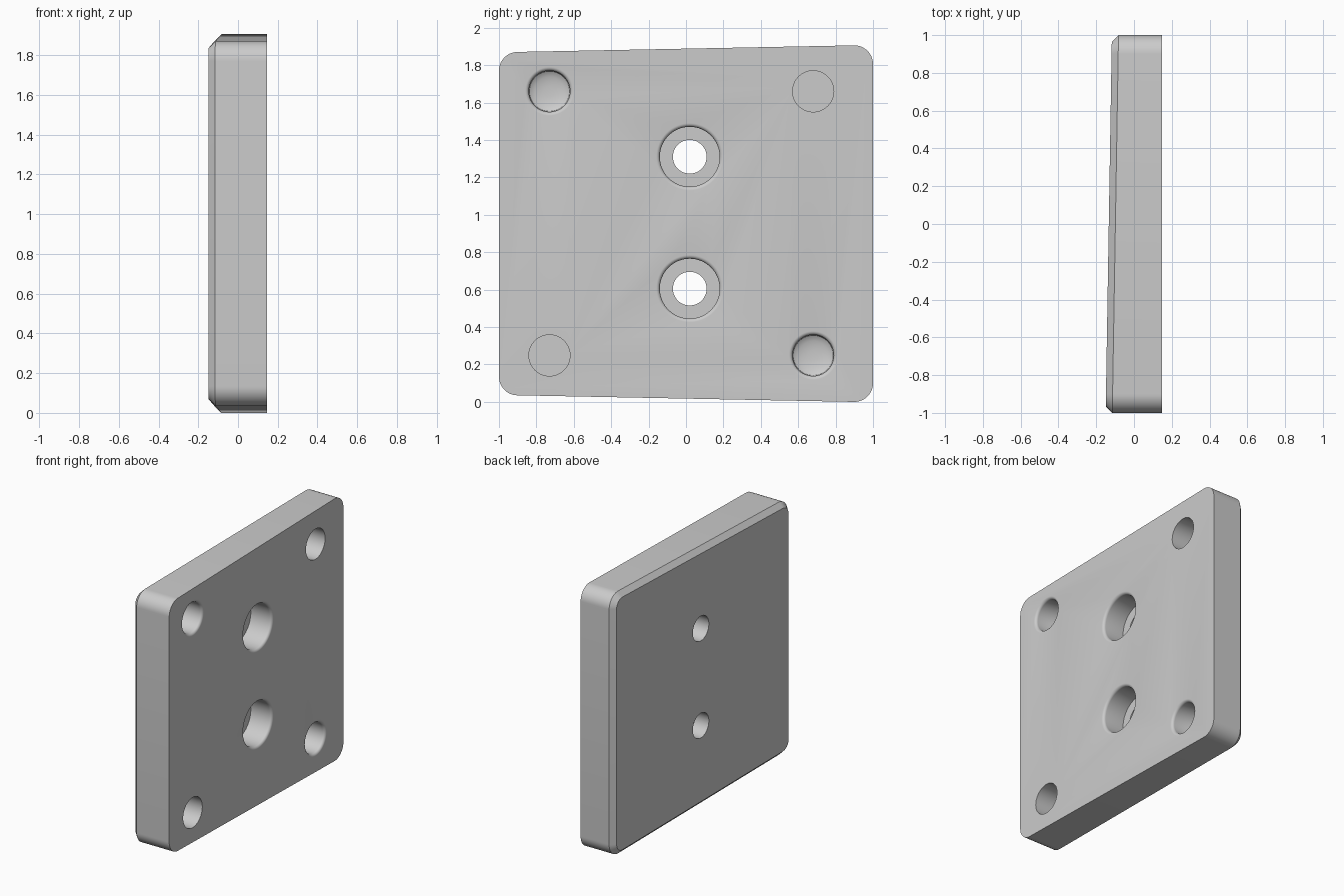
import bpy, bmesh
from math import sin, cos, pi, radians

old = bpy.data.objects.get("Cube")
if old:
    bpy.data.objects.remove(old, do_unlink=True)

grey = bpy.data.materials.new("light grey")
grey.use_nodes = True
colour = (0.6, 0.6, 0.6, 1)
grey.diffuse_color = colour
grey.node_tree.nodes["Principled BSDF"].inputs["Base Color"].default_value = colour

FRONT = 0.147
MID_Z = 0.9525
CHAMFER = 0.035


def loft(name, rings):
    """Skin a closed solid through a stack of equal-length rings."""
    bm = bmesh.new()
    loops = [[bm.verts.new(p) for p in ring] for ring in rings]
    n = len(loops[0])
    for a, b in zip(loops, loops[1:]):
        for i in range(n):
            j = (i + 1) % n
            bm.faces.new((a[i], a[j], b[j], b[i]))
    bm.faces.new(loops[0])
    bm.faces.new(loops[-1])
    bmesh.ops.recalc_face_normals(bm, faces=bm.faces)
    mesh = bpy.data.meshes.new(name)
    bm.to_mesh(mesh)
    bm.free()
    obj = bpy.data.objects.new(name, mesh)
    bpy.context.collection.objects.link(obj)
    mesh.materials.append(grey)
    return obj


def outline(x_of_y, inset):
    """Rounded, slightly tapering plate outline."""
    ring = []
    corners = ((1, 1, 0), (-1, 1, 90), (-1, -1, 180), (1, -1, 270))
    for sy, sz, start in corners:
        cy = 0.9 * sy
        cz = (0.8355 + 0.0195 * cy) * sz
        for k in range(13):
            a = radians(start + 7.5 * k)
            y = cy + (0.1 - inset) * cos(a)
            z = MID_Z + cz + (0.1 - inset) * sin(a)
            ring.append((x_of_y(y), y, z))
    return ring


def bore(name, y, z, profile):
    """Round cutter along x from (depth below the face, radius) pairs."""
    n = 64
    rings = [[(FRONT - d, y + r * cos(2 * pi * i / n), z + r * sin(2 * pi * i / n))
              for i in range(n)] for d, r in profile]
    cutter = loft(name, rings)
    cutter.hide_render = True
    return cutter


def lip(r, f=0.02):
    """Rounded mouth of a bore."""
    arc = [(f * sin(k * pi / 12), r + f - f * cos(pi / 2 - k * pi / 12))
           for k in range(7)]
    arc = [(f - f * cos(k * pi / 12), r + f - f * sin(k * pi / 12)) for k in range(7)]
    return [(-0.05, r + f)] + arc


# Plate with slanted back and chamfered back edge
plate = loft("plate", [
    outline(lambda y: FRONT, 0),
    outline(lambda y: -0.0985 + 0.0165 * y, 0),
    outline(lambda y: -0.1335 + 0.0165 * y, CHAMFER),
])

# Stepped through holes, plain sockets and round-bottomed sockets
cutters = [bore("screw_hole_cutter", 0.02, z,
                lip(0.16) + [(0.17, 0.16), (0.17, 0.09), (0.4, 0.09)])
           for z in (0.605, 1.31)]
cutters += [bore("plain_socket_cutter", y, z, [(-0.05, 0.11), (0.2, 0.11)])
            for y, z in ((-0.73, 0.248), (0.68, 1.66))]
dome = [(0.17 + 0.03 * sin(k * pi / 12), 0.11 * cos(k * pi / 12)) for k in range(6)]
cutters += [bore("round_socket_cutter", y, z, lip(0.11) + dome)
            for y, z in ((-0.73, 1.66), (0.68, 0.248))]

bpy.context.view_layer.objects.active = plate
for cutter in cutters:
    mod = plate.modifiers.new("bore", "BOOLEAN")
    mod.operation = "DIFFERENCE"
    mod.solver = "EXACT"
    mod.object = cutter
    bpy.ops.object.modifier_apply(modifier=mod.name)
for cutter in cutters:
    bpy.data.objects.remove(cutter, do_unlink=True)

bpy.ops.object.select_all(action="DESELECT")
plate.select_set(True)
bpy.ops.object.shade_smooth_by_angle(angle=radians(30))
